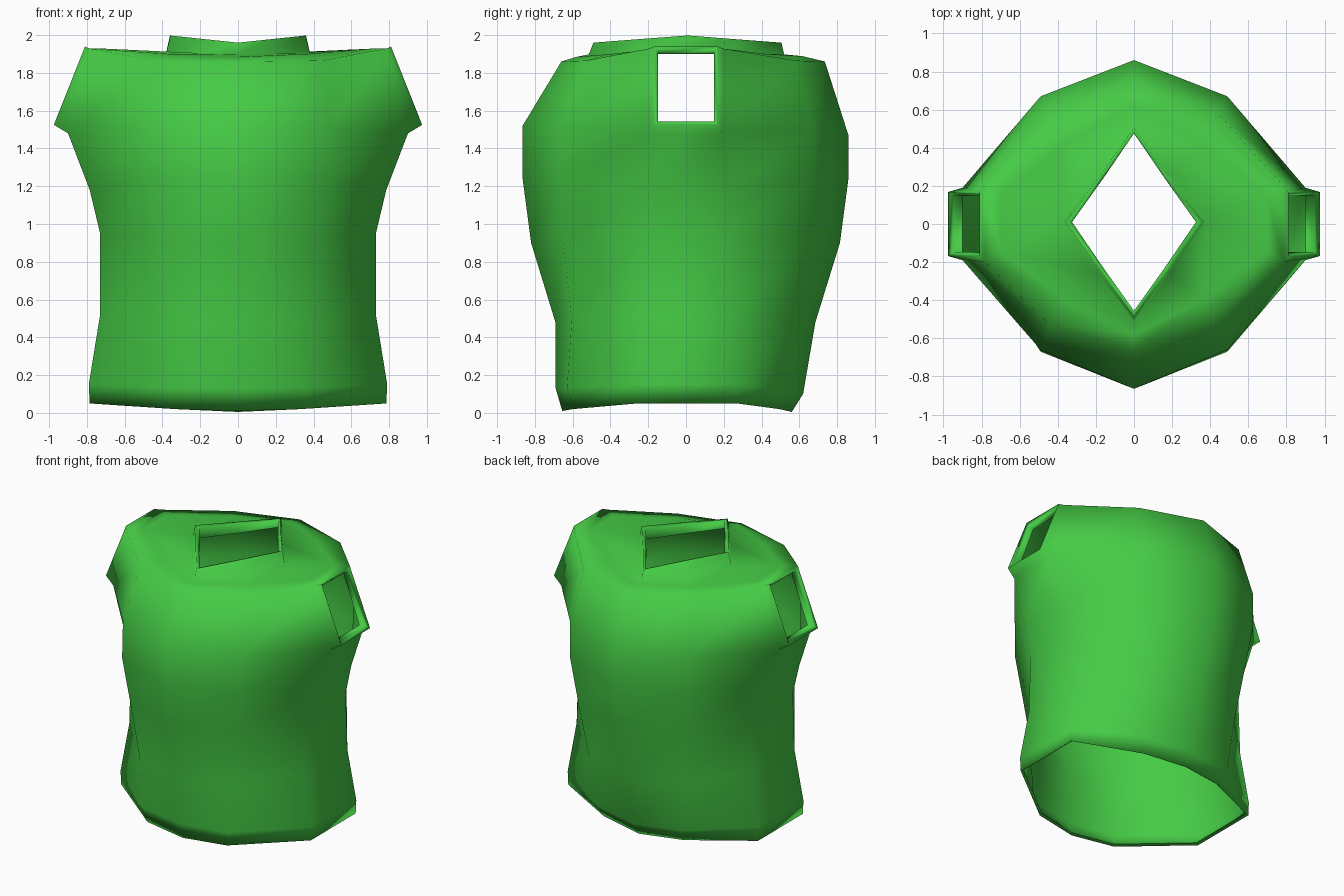
import bpy, bmesh

if "Cube" in bpy.data.objects:
    bpy.data.objects.remove(bpy.data.objects["Cube"])

# Half-body rows, bottom to top: front centre (y,z), front corner, side front,
# side back, back corner (x,y,z each), back centre (y,z)
rows = [
    ((-.655, .01), (.33, -.60, .02), (.785, -.26, .05), (.785, .27, .05), (.33, .495, .02), (.56, .005)),
    ((-.69, .13), (.36, -.63, .135), (.79, -.26, .15), (.79, .27, .15), (.36, .55, .12), (.62, .10)),
    ((-.69, .475), (.39, -.605, .485), (.73, -.24, .52), (.73, .25, .52), (.39, .59, .49), (.685, .48)),
    ((-.82, .90), (.44, -.65, .92), (.73, -.22, .95), (.73, .23, .95), (.44, .65, .92), (.815, .90)),
    ((-.865, 1.24), (.49, -.67, 1.23), (.785, -.22, 1.18), (.785, .22, 1.18), (.49, .67, 1.23), (.86, 1.24)),
    ((-.865, 1.52), (.49, -.66, 1.51), (.90, -.19, 1.48), (.90, .19, 1.48), (.49, .67, 1.50), (.86, 1.47)),
    ((-.66, 1.86), (.44, -.53, 1.865), (.785, -.20, 1.928), (.785, .20, 1.928), (.44, .58, 1.865), (.735, 1.86)),
    ((-.58, 1.885), (.36, -.40, 1.90), (.70, -.14, 1.928), (.70, .15, 1.928), (.36, .43, 1.90), (.62, 1.888)),
]


def full_ring(half):
    """Turn a half row into a closed ten-point loop."""
    f, *right, b = half
    left = [(-x, y, z) for x, y, z in reversed(right)]
    return [(0, *f)] + right + [(0, *b)] + left


def neck_ring(x, front, back, z_mid, z_side):
    """Diamond loop with the same point count as the body."""
    zc = (z_mid + z_side) / 2
    return full_ring(((front, z_mid), (x / 2, front / 2, zc), (x, 0.01, z_side),
                      (x, 0.01, z_side), (x / 2, back / 2, zc), (back, z_mid)))


def bridge(bm, a, b, skip=()):
    n = len(a)
    for i in range(n):
        if i not in skip:
            bm.faces.new((a[i], a[(i + 1) % n], b[(i + 1) % n], b[i]))


bm = bmesh.new()
loops = [[bm.verts.new(p) for p in full_ring(r)] for r in rows]

# Torso, leaving the two side panels open for the sleeves
for k in range(len(loops) - 1):
    bridge(bm, loops[k], loops[k + 1], skip=(2, 7) if k == 5 else ())

# Shoulders and raised collar with an inner lip
previous = loops[-1]
for args in ((.38, -.515, .52, 1.898, 1.91), (.36, -.49, .505, 1.96, 1.998),
             (.325, -.455, .475, 1.955, 1.985), (.325, -.455, .475, 1.90, 1.91)):
    ring = [bm.verts.new(p) for p in neck_ring(*args)]
    bridge(bm, previous, ring)
    previous = ring

# Hem lip
hem = [bm.verts.new((v.co.x * .975, v.co.y * .975, v.co.z + .01)) for v in loops[0]]
bridge(bm, hem, loops[0])

# Short square sleeves with a turned-in rim: (low x, low z, high x, high z, half width)
sleeve = [(.975, 1.525, .81, 1.94, .168), (.95, 1.542, .79, 1.905, .148),
          (.90, 1.535, .765, 1.90, .148)]
for side, (i, j) in ((1, (2, 3)), (-1, (8, 7))):
    previous = [loops[5][i], loops[5][j], loops[6][j], loops[6][i]]
    for lx, lz, hx, hz, w in sleeve:
        ring = [bm.verts.new((side * x, y, z)) for x, y, z in
                ((lx, -w, lz), (lx, w, lz), (hx, w, hz), (hx, -w, hz))]
        bridge(bm, previous, ring)
        previous = ring

bmesh.ops.remove_doubles(bm, verts=bm.verts, dist=.0005)
bmesh.ops.recalc_face_normals(bm, faces=bm.faces)
# Make sure the shell faces outward
front = min(bm.faces, key=lambda f: f.calc_center_median().y)
if front.normal.y > 0:
    bmesh.ops.reverse_faces(bm, faces=bm.faces)
for f in bm.faces:
    f.smooth = True

mesh = bpy.data.meshes.new("shirt")
bm.to_mesh(mesh)
bm.free()
shirt = bpy.data.objects.new("shirt", mesh)
bpy.context.collection.objects.link(shirt)

# Green cloth
green = bpy.data.materials.new("green_cloth")
green.diffuse_color = (.06, .60, .06, 1)
green.use_nodes = True
green.node_tree.nodes["Principled BSDF"].inputs["Base Color"].default_value = green.diffuse_color
mesh.materials.append(green)
